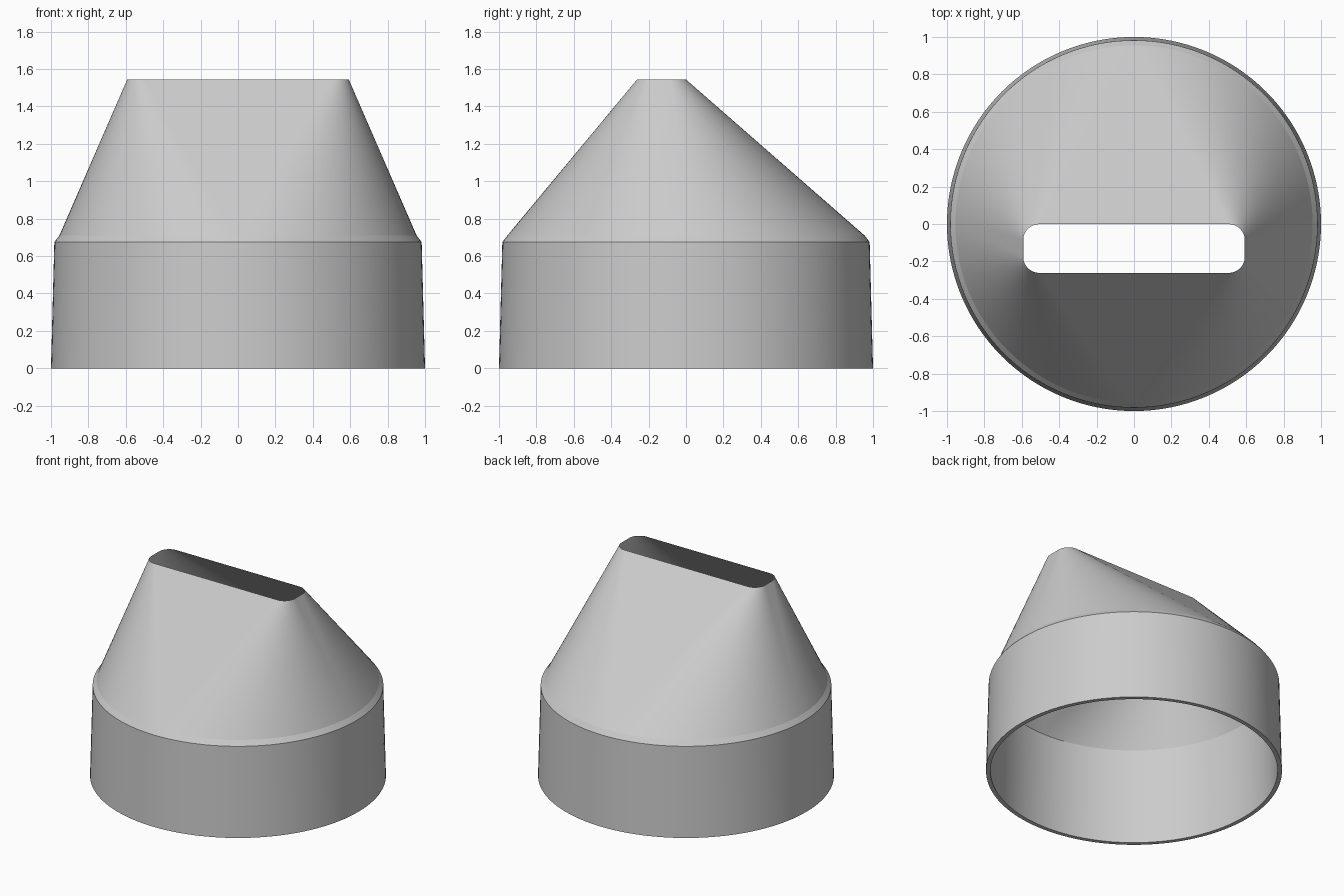
import bpy, bmesh, math
from mathutils import Vector

if "Cube" in bpy.data.objects:
    bpy.data.objects.remove(bpy.data.objects["Cube"])

STEPS = 32  # segments per quarter turn

grey = bpy.data.materials.new("light grey")
grey.diffuse_color = (0.6, 0.6, 0.6, 1)
grey.use_nodes = True
grey.node_tree.nodes["Principled BSDF"].inputs["Base Color"].default_value = grey.diffuse_color


def finish(name, bm, angle):
    bmesh.ops.remove_doubles(bm, verts=bm.verts, dist=1e-5)
    mesh = bpy.data.meshes.new(name)
    bm.to_mesh(mesh)
    bm.free()
    obj = bpy.data.objects.new(name, mesh)
    bpy.context.collection.objects.link(obj)
    mesh.materials.append(grey)
    bpy.ops.object.select_all(action='DESELECT')
    obj.select_set(True)
    bpy.context.view_layer.objects.active = obj
    bpy.ops.object.shade_smooth_by_angle(angle=math.radians(angle))


# Collar: tapered ring wall with a chamfered shoulder, turned from a profile
profile = [(0.97, 0), (1.0, 0), (0.982, 0.675), (0.955, 0.71), (0.97, 0)]
bm = bmesh.new()
verts = [bm.verts.new((r, 0, z)) for r, z in profile]
edges = [bm.edges.new(pair) for pair in zip(verts, verts[1:])]
bmesh.ops.spin(bm, geom=verts + edges, cent=(0, 0, 0), axis=(0, 0, 1),
               angle=math.tau, steps=STEPS * 4, use_duplicate=False)
bmesh.ops.remove_doubles(bm, verts=bm.verts, dist=1e-5)
bmesh.ops.recalc_face_normals(bm, faces=bm.faces)
finish("collar", bm, 25)

# Nozzle: open thin skin from the round collar to a rounded slot
BASE_R, BASE_Z, TOP_Z = 0.955, 0.71, 1.545
HALF_X, HALF_Y, CORNER, SLOT_Y = 0.592, 0.13, 0.085, -0.131
lower, upper = [], []
for quarter, (sx, sy) in enumerate([(1, 1), (-1, 1), (-1, -1), (1, -1)]):
    centre = Vector((sx * (HALF_X - CORNER), SLOT_Y + sy * (HALF_Y - CORNER), TOP_Z))
    for i in range(STEPS + 1):
        a = (quarter + i / STEPS) * math.pi / 2
        out = Vector((math.cos(a), math.sin(a), 0))
        lower.append(out * BASE_R + Vector((0, 0, BASE_Z)))
        upper.append(centre + out * CORNER)

bm = bmesh.new()
low = [bm.verts.new(p) for p in lower]
top = [bm.verts.new(p) for p in upper]
count = len(low)
for i in range(count):
    j = (i + 1) % count
    if (lower[i] - lower[j]).length < 1e-5:   # flat triangle under a straight slot side
        bm.faces.new((low[i], top[j], top[i]))
    else:
        bm.faces.new((low[i], low[j], top[j], top[i]))
finish("nozzle", bm, 30)
